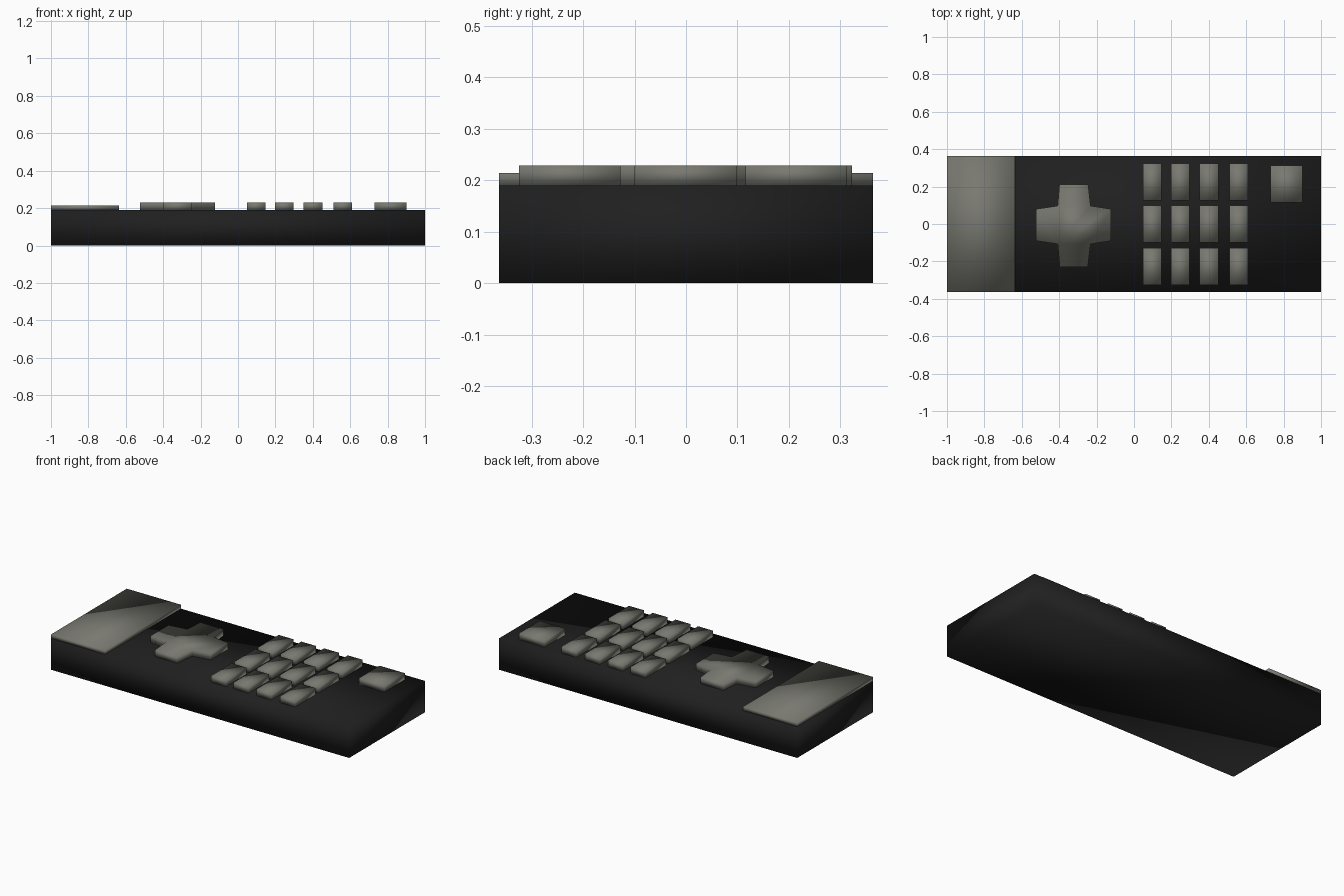
import bpy, bmesh

if "Cube" in bpy.data.objects:
    bpy.data.objects.remove(bpy.data.objects["Cube"])


def material(name, rgb):
    m = bpy.data.materials.new(name)
    m.diffuse_color = (*rgb, 1)
    m.use_nodes = True
    m.node_tree.nodes["Principled BSDF"].inputs["Base Color"].default_value = m.diffuse_color
    return m


BLACK = material("black_plastic", (0.014, 0.014, 0.014))
GREY = material("warm_grey", (0.19, 0.19, 0.165))


def prism(name, outline, z0, z1, mat):
    """Extrude a flat counter-clockwise outline from z0 to z1, softly shaded."""
    bm = bmesh.new()
    base = bm.faces.new([bm.verts.new((x, y, z0)) for x, y in outline])
    ext = bmesh.ops.extrude_face_region(bm, geom=[base], use_keep_orig=True)
    for v in ext["geom"]:
        if isinstance(v, bmesh.types.BMVert):
            v.co.z = z1
    bmesh.ops.recalc_face_normals(bm, faces=bm.faces)
    for f in bm.faces:
        f.smooth = True
    me = bpy.data.meshes.new(name)
    bm.to_mesh(me)
    bm.free()
    me.materials.append(mat)
    ob = bpy.data.objects.new(name, me)
    bpy.context.collection.objects.link(ob)
    return ob


def slab(name, x0, x1, y0, y1, z0, z1, mat):
    return prism(name, [(x0, y0), (x1, y0), (x1, y1), (x0, y1)], z0, z1, mat)


DECK, KEY_TOP = 0.19, 0.229

# Case and the raised end panel
slab("case", -1, 1, -0.363, 0.363, 0, DECK, BLACK)
slab("end_panel", -1, -0.637, -0.363, 0.363, DECK, 0.214, GREY)

# Direction pad: a cross whose arms flare slightly toward the middle
cross = [(-0.397, -0.23), (-0.247, -0.23), (-0.232, -0.107), (-0.122, -0.09),
         (-0.122, 0.08), (-0.232, 0.097), (-0.245, 0.21), (-0.399, 0.21),
         (-0.408, 0.097), (-0.523, 0.08), (-0.523, -0.09), (-0.408, -0.107)]
prism("direction_pad", cross, DECK, KEY_TOP, GREY)

# Keypad grid
for i, x in enumerate((0.047, 0.198, 0.351, 0.51)):
    for j, y in enumerate((-0.325, -0.1, 0.125)):
        slab(f"key_{i}_{j}", x, x + 0.1, y, y + 0.198, DECK, KEY_TOP, GREY)

# Power button
slab("power_button", 0.73, 0.9, 0.116, 0.313, DECK, KEY_TOP, GREY)
